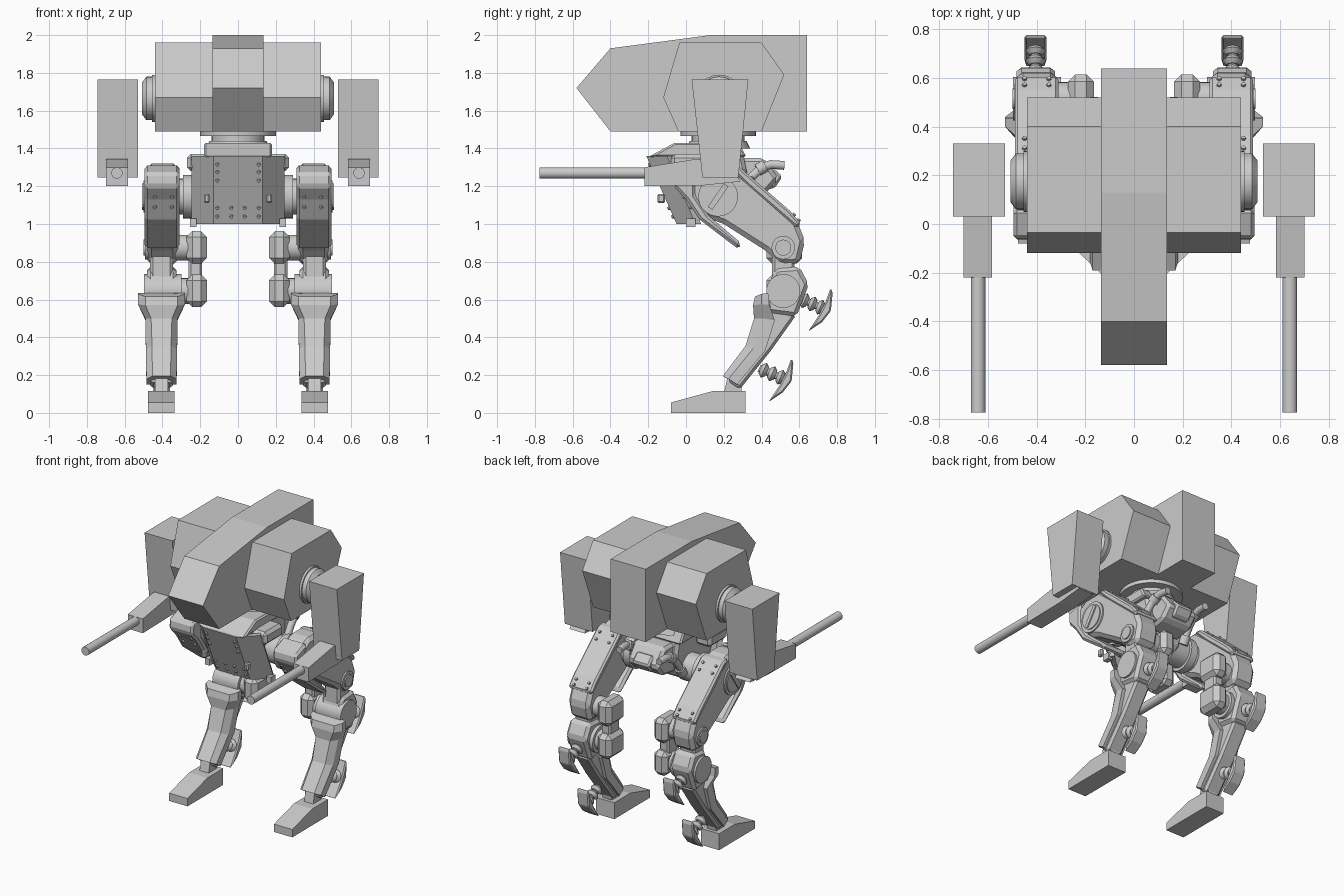
import bpy, bmesh
from math import radians
from mathutils import Vector

if "Cube" in bpy.data.objects:
    bpy.data.objects.remove(bpy.data.objects["Cube"])


def finish(name, bm, mirror=False, bevel=0, smooth=False):
    bmesh.ops.recalc_face_normals(bm, faces=bm.faces)
    me = bpy.data.meshes.new(name)
    bm.to_mesh(me)
    bm.free()
    ob = bpy.data.objects.new(name, me)
    bpy.context.collection.objects.link(ob)
    if smooth:
        me.shade_smooth()
        me.set_sharp_from_angle(angle=radians(32))
    if bevel:
        b = ob.modifiers.new("bevel", 'BEVEL')
        b.width, b.segments, b.limit_method = bevel, 1, 'ANGLE'
    if mirror:
        ob.modifiers.new("mirror", 'MIRROR')
    return ob


def loft(name, rings, **kw):
    """Skin a stack of equal point rings and close the ends."""
    bm = bmesh.new()
    vs = [[bm.verts.new(p) for p in r] for r in rings]
    n = len(rings[0])
    for a, b in zip(vs, vs[1:]):
        for i in range(n):
            j = (i + 1) % n
            bm.faces.new((a[i], a[j], b[j], b[i]))
    bm.faces.new(vs[0][::-1])
    bm.faces.new(vs[-1])
    return finish(name, bm, **kw)


def prism(name, prof, x0, x1, **kw):
    """Side profile (y, z) extruded from x0 to x1."""
    return loft(name, [[(x, y, z) for y, z in prof] for x in (x0, x1)], **kw)


def rect(y0, y1, z0, z1):
    return [(y0, z0), (y1, z0), (y1, z1), (y0, z1)]


def add_rod(bm, p, q, r0, r1, seg):
    p, q = Vector(p), Vector(q)
    d = q - p
    m = d.to_track_quat('Z', 'Y').to_matrix().to_4x4()
    m.translation = (p + q) / 2
    bmesh.ops.create_cone(bm, cap_ends=True, segments=seg, radius1=r0,
                          radius2=r1, depth=d.length, matrix=m)


def rod(name, stages, seg=28, mirror=True):
    """Stages of (start, end, radius, radius) joined in one round part."""
    bm = bmesh.new()
    for p, q, r0, r1 in stages:
        add_rod(bm, p, q, r0, r1, seg)
    return finish(name, bm, mirror, smooth=True)


def bolts(name, points, normal, r=0.012):
    n = Vector(normal).normalized()
    rod(name, [(Vector(p) - n * .01, Vector(p) + n * .01, r, r * .7) for p in points], 8)


def pipe(name, pts, r):
    cu = bpy.data.curves.new(name, 'CURVE')
    cu.dimensions, cu.bevel_depth, cu.bevel_resolution = '3D', r, 3
    cu.use_fill_caps = True
    for sx in (1, -1):
        s = cu.splines.new('POLY')
        s.points.add(len(pts) - 1)
        for pt, (x, y, z) in zip(s.points, pts):
            pt.co = (sx * x, y, z, 1)
    bpy.context.collection.objects.link(bpy.data.objects.new(name, cu))


# Hull and side pods
prism("central_hull", [(.64, 2), (.13, 2), (-.4, 1.93), (-.58, 1.72), (-.4, 1.49), (.64, 1.49)], -.135, .135)
prism("side_pod", [(-.035, 1.96), (.4, 1.96), (.52, 1.79), (.4, 1.49), (-.04, 1.49), (-.12, 1.67)],
      .135, .44, mirror=True)
K = (.175, 1.665)
rod("shoulder_hub", [((.43, *K), (.455, *K), .125, .125), ((.455, *K), (.485, *K), .115, .115),
                     ((.485, *K), (.508, *K), .115, .085)], 36)

# Arms and guns
prism("upper_arm", [(.03, 1.765), (.33, 1.765), (.277, 1.245), (.087, 1.245)], .53, .745, mirror=True)
prism("forearm", [(-.22, 1.3), (.06, 1.345), (.2, 1.345), (.29, 1.225), (.1, 1.205), (-.22, 1.2)],
      .583, .7, mirror=True)
rod("gun_barrel", [((.641, -.775, 1.27), (.641, -.2, 1.27), .03, .03)], 24)

# Waist turret
rod("turret_ring", [((0, .17, 1.465), (0, .17, 1.495), .2, .2), ((0, .17, 1.4), (0, .17, 1.47), .14, .14),
                    ((0, .17, 1.4), (0, .17, 1.44), .17, .15)], 36, mirror=False)

# Pelvis
prism("pelvis_core", [(-.17, 1.36), (-.03, 1.08), (.1, 1.03), (.27, 1.1), (.33, 1.24), (.3, 1.38)],
      -.15, .15, bevel=.02)
prism("pelvis_cap", [(-.2, 1.355), (-.06, 1.43), (.28, 1.43), (.32, 1.355)], -.18, .18, bevel=.01)
prism("pelvis_shoulder", rect(-.08, .12, 1.28, 1.37), .15, .27, mirror=True, bevel=.02)


def plate_ring(z, y, ys):
    half = [(.13, y), (.245, ys)]
    inner = [(.225, ys + .03), (.12, y + .03)]
    right = half + inner
    return [(x, v, z) for x, v in half] + [(x, v, z) for x, v in inner] + \
           [(-x, v, z) for x, v in right[::-1]]


loft("pelvis_front_plate", [plate_ring(1.0, -.05, .05), plate_ring(1.36, -.21, -.1)])


def on_plate(x, z):
    return (x, -.05 - (z - 1) * .16 / .36, z)


bolts("plate_bolts", [on_plate(.11, z) for z in (1.315, 1.275, 1.23, 1.085, 1.04)] +
      [on_plate(.035, z) for z in (1.085, 1.04)], (0, -.36, -.16))
prism("plate_hook", rect(.0, .05, .985, 1.03), .22, .255, mirror=True)
prism("plate_side_latch", rect(-.15, -.11, 1.11, 1.16), .15, .18, mirror=True, bevel=.008)

# Rear engine block and pipes
prism("engine_block", [(.28, 1.14), (.42, 1.16), (.49, 1.24), (.41, 1.35), (.28, 1.35)], -.12, .12, bevel=.02)
prism("engine_vent", [(.4, 1.18), (.47, 1.19), (.51, 1.25), (.45, 1.31)], -.065, .065, bevel=.012)
pipe("exhaust_pipe", [(.17, .28, 1.14), (.17, .34, 1.24), (.165, .4, 1.3), (.16, .45, 1.315), (.155, .52, 1.31)], .024)
rod("exhaust_collar", [((.165, .38, 1.285), (.162, .42, 1.308), .033, .033),
                       ((.17, .28, 1.14), (.17, .31, 1.19), .033, .033)], 16)

# Hips and thighs
H, N, S = (.17, 1.145), (.515, .875), (.515, .645)
rod("hip_axle", [((.12, *H), (.33, *H), .095, .095), ((.24, *H), (.29, *H), .115, .115)])
prism("thigh", [(.02, 1.27), (.1, 1.32), (.23, 1.32), (.34, 1.23), (.59, 1.01), (.63, .91), (.6, .79),
                (.5, .785), (.42, .86), (.2, 1.0), (.07, 1.05), (.01, 1.13)], .318, .482, mirror=True, bevel=.025)
prism("thigh_top_plate", [(.22, 1.31), (.28, 1.305), (.55, 1.07), (.61, 1.0), (.585, .98), (.33, 1.2)],
      .31, .49, mirror=True, bevel=.012)
prism("thigh_front_plate", [(.06, 1.315), (-.06, 1.27), (-.065, 1.2), (0, 1.13), (.07, 1.025), (.28, .865),
                            (.29, .9), (.12, 1.045), (.05, 1.15), (.05, 1.25)], .31, .495, mirror=True, bevel=.015)
bolts("thigh_front_bolts", [(x, y, z) for x in (.35, .44) for y, z in ((-.012, 1.145), (.025, 1.09))],
      (0, -.8, -.55))
bolts("thigh_top_bolts", [(x, y, z) for x in (.35, .45)
                          for y, z in ((.31, 1.279), (.35, 1.244), (.57, 1.047), (.595, 1.018))], (0, .65, .75))
rod("hip_disc", [((.46, *H), (.492, *H), .105, .105), ((.48, *H), (.499, *H), .085, .085)], 32)
prism("hip_disc_bar", [(.115, 1.09), (.14, 1.075), (.225, 1.2), (.2, 1.215)], .49, .507, mirror=True)
rod("knee_disc", [((.46, *N), (.492, *N), .062, .062), ((.48, *N), (.5, *N), .042, .042)])

# Double knee with inner link
for label, (y, z) in (("upper", N), ("lower", S)):
    prism(label + "_knee_motor", rect(y - .09, y + .1, z - .085, z + .087), .165, .272, mirror=True, bevel=.03)
    rod(label + "_knee_axle", [((.25, y, z), (.35, y, z), .068, .068)])
prism("knee_link", rect(.46, .57, .66, .87), .19, .262, mirror=True, bevel=.012)
prism("knee_strut", rect(.455, .575, .66, .86), .345, .465, mirror=True, bevel=.015)
rod("knee_drum", [((.3, *S), (.497, *S), .09, .09)], 32)

# Shins
prism("shin_knee", [(.47, .765), (.6, .775), (.65, .68), (.585, .51), (.43, .53), (.42, .62)],
      .325, .483, mirror=True, bevel=.02)
prism("shin_core", [(.43, .56), (.585, .52), (.45, .33), (.285, .125), (.22, .17), (.34, .36), (.4, .5)],
      .345, .465, mirror=True, bevel=.015)


def armour_ring(f, s, b, wf, ws, c=.405):
    half = [(wf, *f), (ws, *s), (ws, *b)]
    return [(c + x, y, z) for x, y, z in half] + [(c - x, y, z) for x, y, z in half[::-1]]


loft("shin_armour", [
    armour_ring((.365, .615), (.4, .63), (.435, .635), .085, .125),
    armour_ring((.355, .57), (.4, .575), (.44, .575), .085, .125),
    armour_ring((.36, .5), (.41, .5), (.47, .49), .055, .085),
    armour_ring((.315, .355), (.355, .34), (.42, .33), .05, .083),
    armour_ring((.195, .195), (.225, .18), (.27, .15), .048, .08)], mirror=True)

# Sprung spurs behind the shins
spur = [(.765, .66), (.777, .64), (.767, .54), (.72, .48), (.645, .43), (.705, .52), (.74, .59)]
for label, dy, dz, back in (("upper", 0, 0, .14), ("lower", -.208, -.372, .15)):
    prism(label + "_spur_plate", [(y + dy, z + dz) for y, z in spur], .36, .45, mirror=True, bevel=.008)
    end = Vector((.405, .745 + dy, .545 + dz))
    start = end + Vector((0, -back, .42 * back))
    rings = [(start, end, .02, .02)]
    for i in range(3):
        a, m, b = (start.lerp(end, (i + t) / 3.4 + .05) for t in (0, .4, .8))
        rings += [(a, m, .026, .042), (m, b, .042, .026)]
    rod(label + "_spur_spring", rings, 14)

# Ankles and feet
prism("ankle", [(.2, .1), (.29, .1), (.3, .16), (.22, .19)], .37, .44, mirror=True)
prism("foot", [(-.08, 0), (.315, 0), (.315, .115), (.14, .115), (-.08, .055)], .335, .477, mirror=True)
